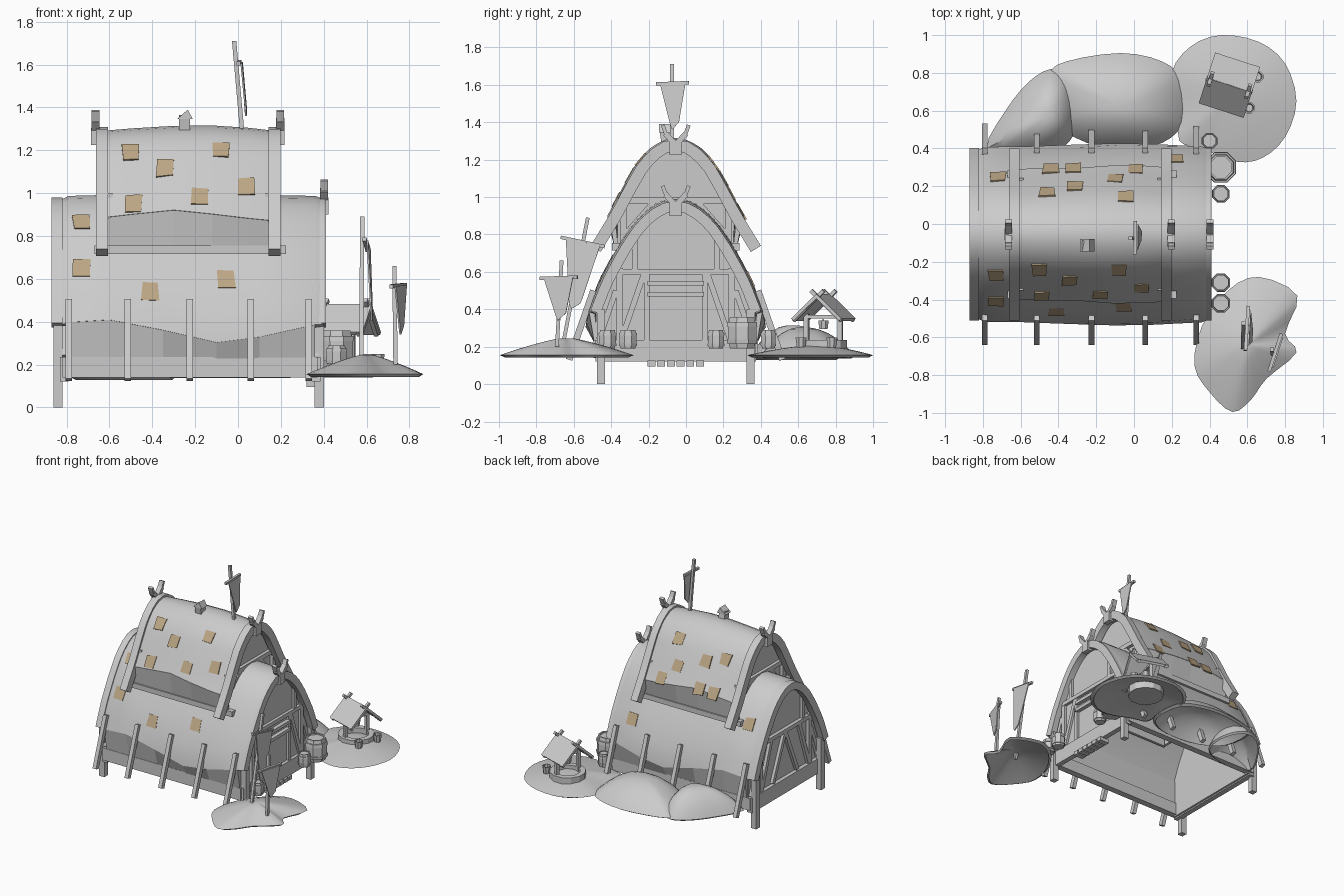
import bpy, bmesh, math, random
from mathutils import Vector as V

if "Cube" in bpy.data.objects:
    bpy.data.objects.remove(bpy.data.objects["Cube"])

random.seed(4)
CY = -0.055                                    # ridge line of the house
UP = [(0, 1.29), (.06, 1.28), (.13, 1.235), (.19, 1.165), (.25, 1.06), (.33, .91), (.44, .73)]
LO = [(0, .967), (.07, .955), (.145, .91), (.21, .84), (.27, .755), (.33, .65), (.385, .545), (.445, .39), (.46, .28)]


def mesh(name, verts, faces, smooth=False, color=None):
    me = bpy.data.meshes.new(name)
    me.from_pydata([tuple(v) for v in verts], [], faces)
    bm = bmesh.new()
    bm.from_mesh(me)
    bmesh.ops.recalc_face_normals(bm, faces=bm.faces)
    bm.to_mesh(me)
    bm.free()
    ob = bpy.data.objects.new(name, me)
    bpy.context.collection.objects.link(ob)
    if color:
        me.materials.append(color)
    if smooth:
        bpy.ops.object.select_all(action='DESELECT')
        bpy.context.view_layer.objects.active = ob
        ob.select_set(True)
        bpy.ops.object.shade_smooth_by_angle(angle=math.radians(35))
    return ob


def bridge(k, m, closed=True):
    return [(i*m+j, i*m+(j+1) % m, (i+1)*m+(j+1) % m, (i+1)*m+j)
            for i in range(k-1) for j in range(m if closed else m-1)]


def slab(name, top, offset, **kw):
    n = len(top)
    return mesh(name, [V(p) for p in top] + [V(p)+V(offset) for p in top],
                bridge(2, n) + [tuple(range(n)), tuple(range(n, 2*n))], **kw)


def beam(name, a, b, w=.04, t=.04, side=(1, 0, 0)):
    a, b, s = V(a), V(b), V(side)
    d = (b-a).normalized()
    s = (s-d*s.dot(d)).normalized()
    n = d.cross(s)*t/2
    s = s*w/2
    return slab(name, [a-s-n, a+s-n, a+s+n, a-s+n], b-a)


def box(name, x0, x1, y0, y1, z0, z1):
    return slab(name, [(x0, y0, z0), (x1, y0, z0), (x1, y1, z0), (x0, y1, z0)], (0, 0, z1-z0))


def lathe(name, loc, prof, n=8):
    vs = [V(loc)+V((r*math.cos(math.tau*(j+.5)/n), r*math.sin(math.tau*(j+.5)/n), z)) for r, z in prof for j in range(n)]
    m = len(prof)
    return mesh(name, vs, bridge(m, n) + [tuple(range(n)), tuple(range(n*m-n, n*m))])


def lerp(table, v, i=0):
    for p, q in zip(table, table[1:]):
        if min(p[i], q[i]) <= v <= max(p[i], q[i]):
            return p[1-i] + (q[1-i]-p[1-i])*(v-p[i])/(q[i]-p[i])
    return table[-1][1-i]


def section(half, zb, n=12):
    # full arch outline (point, outward normal), cut off at height zb
    pts = [p for p in half if p[1] > zb] + [(lerp(half, zb, 1), zb)]
    cum = [0]
    for p, q in zip(pts, pts[1:]):
        cum.append(cum[-1] + math.dist(p, q))
    h = [(lerp(list(zip(cum, [p[0] for p in pts])), cum[-1]*i/n),
          lerp(list(zip(cum, [p[1] for p in pts])), cum[-1]*i/n)) for i in range(n+1)]
    full = [V((-d, z)) for d, z in h[:0:-1]] + [V(p) for p in h]
    out = []
    for i, p in enumerate(full):
        t = (full[min(i+1, 2*n)] - full[max(i-1, 0)]).normalized()
        out.append((p, V((-t.y, t.x))))
    return out


def shell(name, half, rows, inner):
    # rows: (x, bottom z, outer offset)
    vs = []
    for x, zb, o in rows:
        s = section(half, zb)
        ring = [p+n*o for p, n in s] + [p+n*inner for p, n in reversed(s)]
        vs += [(x, CY+p.x, p.y) for p in ring]
    m = len(ring)
    caps = [(b+i, b+i+1, b+m-2-i, b+m-1-i) for b in (0, (len(rows)-1)*m) for i in range(m//2-1)]
    return mesh(name, vs, bridge(len(rows), m) + caps, True)


def eave_band(name, half, rows, d, z):
    # band that slopes inward from the ragged thatch edge to (d, z)
    for s in (-1, 1):
        vs = []
        for x, zb, o in rows:
            p, n = section(half, zb)[-1]
            p = p+n*(o-.002)
            vs += [(x, CY+s*p.x, p.y), (x, CY+s*d, z), (x, CY+s*(d-.02), z), (x, CY+s*(p.x-.03), p.y)]
        k = len(rows)
        mesh(name, vs, bridge(k, 4) + [(0, 1, 2, 3), tuple(range(4*k-4, 4*k))])


def gable(name, half, zb, foot, x0, x1):
    pts = [p-n*.02 for p, n in section(half, zb)]
    pts = [(-pts[-1].x, foot)] + pts + [(pts[-1].x, foot)]
    return slab(name, [(x0, CY+p[0], p[1]) for p in pts], (x1-x0, 0, 0))


# roofs: thatch with ragged lower edge, inward eave band and arched end beams
low_rows = [(-.82, .385, .005), (-.79, .39, .02), (-.6, .4, .025), (-.35, .355, .025), (-.1, .3, .025),
            (.1, .325, .025), (.36, .38, .02), (.4, .385, .005)]
up_rows = [(-.64, .885, 0), (-.5, .895, .012), (-.3, .91, .024), (-.12, .89, .026), (.05, .875, .015), (.18, .87, 0)]
shell("lower_thatch", LO, low_rows, -.02)
eave_band("lower_eave_band", LO, low_rows[1:-1], .435, .22)
shell("upper_thatch", UP, up_rows, -.025)
eave_band("upper_eave_band", UP, up_rows, .325, .715)
for x in (-.845, .385):
    shell("lower_arch_beam", LO, [(x-.025, .39, .012), (x+.025, .39, .012)], -.045)
for x in (-.635, .17):
    shell("upper_arch_beam", UP, [(x-.028, .73, .018), (x+.028, .73, .018)], -.045)

# walls and gables
for x0 in (-.8, .335):
    gable("lower_gable_wall", LO, .4, .13, x0, x0+.025)
for x0 in (-.59, .11):
    gable("upper_gable_wall", UP, .97, .6, x0, x0+.02)
for s in (-1, 1):
    y = CY+s*.415
    box("side_wall", -.8, .36, y-.012, y+.012, .15, .42)
    box("side_base_beam", -.82, .37, y-.025, y+.025, .14, .235)
    y = CY+s*.3
    box("upper_side_wall", -.59, .13, y-.01, y+.01, .6, .95)
    beam("eave_beam", (-.67, CY+s*.32, .735), (.225, CY+s*.32, .735), .04, .04, (0, 1, 0))
    for x in (-.84, .38):
        box("foot_post", x-.022, x+.022, CY+s*.4-.022, CY+s*.4+.022, 0, .4)
    # leaning props along the eaves
    for x in (-.79, -.515, -.225, .06, .33):
        beam("roof_prop", (x, CY+s*.44, .5), (x, CY+s*.57, .13), .03, .035)

# timber framing on both lower gables
for x in (-.81, .365):
    box("gable_base_beam", x-.02, x+.02, CY-.43, CY+.43, .12, .235)
    beam("gable_rail", (x, CY-.33, .6), (x, CY+.33, .6), .035, .03)
    for s in (-1, 1):
        beam("gable_post", (x, CY+s*.22, .6), (x, CY+s*.22, .8), .025, .03)
        beam("gable_outer_post", (x, CY+s*.3, .2), (x, CY+s*.3, .62), .03, .035)
        beam("gable_brace", (x, CY+s*.17, .59), (x, CY+s*.29, .24), .025, .03)
        beam("gable_low_brace", (x, CY+s*.32, .5), (x, CY+s*.41, .24), .025, .03)
for s in (-1, 1):
    beam("gable_left_brace", (-.81, CY+s*.15, .24), (-.81, CY, .59), .025, .03)
    beam("door_post", (.365, CY+s*.155, .2), (.365, CY+s*.155, .59), .025, .03)
for z in (.48, .54):
    beam("door_lintel", (.37, CY-.15, z), (.37, CY+.15, z), .04, .025)
for i in range(6):
    y = CY-.13+i*.052
    box("door_step_plank", .32, .4, y-.021, y+.021, .095, .125)
for x in (-.6, .14):
    beam("upper_rail", (x, CY-.29, .98), (x, CY+.29, .98), .03, .035)
    for s in (-1, 1):
        beam("upper_post", (x, CY+s*.28, .65), (x, CY+s*.28, 1.0), .03, .035)
        beam("upper_brace", (x, CY+s*.27, .8), (x, CY+s*.12, .97), .025, .03)

# horned ridge finials
for x, z in ((-.665, 1.295), (.197, 1.295), (.402, .97)):
    box("finial_block", x-.02, x+.02, CY-.032, CY+.032, z-.07, z+.01)
    for s in (-1, 1):
        beam("finial_horn", (x, CY+s*.01, z-.005), (x, CY+s*.055, z+.045), .038, .03)
        beam("finial_horn_tip", (x, CY+s*.048, z+.032), (x, CY+s*.07, z+.09), .036, .02)

# small ridge chimney
beam("ridge_chimney", (-.25, -.1, 1.27), (-.25, -.115, 1.36), .05, .055)
slab("chimney_cap", [(-.285, -.145, 1.345), (-.21, -.145, 1.345), (-.235, -.145, 1.39)], (0, .065, 0))

# tan roof patches
tan = bpy.data.materials.new("tan_patch")
tan.diffuse_color = (.5, .38, .23, 1)
tan.use_nodes = True
tan.node_tree.nodes["Principled BSDF"].inputs["Base Color"].default_value = tan.diffuse_color


def patch(half, x, d, s):
    z = lerp(half, abs(d))
    t = V((0, s*.03, lerp(half, d+.015)-lerp(half, max(d-.015, 0)))).normalized()
    n = V((0, -t.z*s, t.y*s))
    bulge = .022 if half is LO else max(0, .026*(1-((x+.23)/.41)**2))
    c = V((x, CY+s*d, z))+n*(bulge-.004)
    j = lambda: random.uniform(-.006, .006)
    q = [c+V((u*.04+j(), 0, 0))+t*(v*.043+j()) for u, v in ((-1, -1), (1, -1), (1, 1), (-1, 1))]
    slab("roof_patch", q, n*.009, color=tan)


for x, z in ((-.5, 1.185), (-.34, 1.11), (-.49, .95), (-.18, .975), (.035, 1.03), (-.08, 1.19)):
    patch(UP, x, lerp(UP, z-.005, 1), -1)
for x, z in ((-.73, .85), (-.73, .64), (-.41, .53), (-.055, .59)):
    patch(LO, x, lerp(LO, z, 1), -1)
for x, y in ((-.44, .29), (-.32, .355), (-.46, .165), (-.31, .19), (-.1, .23), (.01, .305), (-.04, .14)):
    patch(UP, x, min(y-CY-.01, .33), 1)
for x, y in ((.215, .345), (-.72, .25)):
    patch(LO, x, y-CY-.02, 1)


# banners: pole, crossbar and tapering cloth
def banner(base, top, bar_a, bar_b, tip):
    a, b, tip = V(bar_a), V(bar_b), V(tip)
    beam("banner_pole", base, top, .02, .02)
    beam("banner_crossbar", a, b, .018, .018)
    d = b-a
    n = d.cross(V((0, 0, 1))).normalized()*.008
    slab("banner_cloth", [a+d*.12+n, b-d*.1+n, tip+d*.16+V((0, 0, .04))+n, tip-d*.05+n, tip-d*.1+V((0, 0, .02))+n], n)


banner((.02, -.075, 1.28), (-.018, -.075, 1.71), (.003, -.16, 1.605), (.007, .015, 1.612), (.025, -.065, 1.36))
banner((.575, -.66, .2), (.58, -.525, .89), (.59, -.67, .785), (.605, -.435, .735), (.612, -.6, .4))
banner((.735, -.69, .2), (.73, -.665, .66), (.715, -.78, .565), (.78, -.58, .572), (.75, -.67, .34))


# earth mounds
def mound(name, outline, peak, z0, power):
    n = len(outline)
    rim = []
    for i in range(n):
        p0, p1, p2, p3 = (V(outline[(i+k) % n]) for k in (-1, 0, 1, 2))
        for t in (0, .33, .67):
            rim.append(p1+(p2-p0)*.5*t+(p0*2-p1*5+p2*4-p3)*.5*t*t+(p1*3-p0-p2*3+p3)*.5*t**3)
    c, h = V(peak[:2]), peak[2]-z0
    vs = [(*(c+(p-c)*.93), z0-.012) for p in rim]
    ts = (1, .95, .85, .7, .5, .3, .12)
    for t in ts:
        vs += [(*(c+(p-c)*t), z0+h*(1-t**power)) for p in rim]
    m = len(rim)
    k = len(ts)+1
    mesh(name, vs, bridge(k, m) + [tuple(range(m*k-m, m*k))], True)


mound("flag_mound", [(.32, -.75), (.4, -.89), (.52, -.995), (.62, -.93), (.7, -.82), (.86, -.68), (.8, -.58), (.865, -.38),
                     (.66, -.28), (.5, -.35), (.36, -.54)], (.6, -.64, .25), .155, 1.3)
mound("well_mound", [(.2, .8), (.3, .94), (.46, 1.0), (.66, .965), (.8, .85), (.86, .65), (.8, .46), (.68, .35),
                     (.54, .33), (.36, .4), (.24, .44), (.24, .6)], (.53, .7, .21), .155, 1.5)
mound("back_mound", [(-.45, .78), (-.36, .86), (-.07, .905), (.15, .86), (.25, .76), (.26, .54), (.15, .43), (-.03, .4), (-.25, .43), (-.42, .55)],
      (-.07, .62, .305), .15, 2.2)
mound("back_left_mound", [(-.78, .4), (-.68, .6), (-.56, .75), (-.44, .82), (-.34, .77), (-.295, .62), (-.32, .47), (-.42, .38), (-.6, .34)],
      (-.46, .57, .315), .14, 2.4)


# barrels beside the house
def barrel(name, x, y, r, z, h):
    lathe(name, (x, y, z), [(r*.8, 0), (r*.86, h*.15), (r*.97, h*.15), (r, h*.28), (r*.94, h*.28), (r*.94, h*.7), (r, h*.7),
                            (r*.96, h*.84), (r*.86, h*.84), (r*.8, h), (r*.68, h), (r*.68, h*.94)])


for x, y, r, h in ((.46, .3, .088, .17), (.46, .16, .05, .1), (.46, -.31, .053, .1), (.46, -.42, .053, .1), (.4, .44, .045, .1)):
    barrel("barrel", x, y, r, .19, h)

# roofed well
ang = math.radians(-18)
W = lambda u, v, z: V((.505+u*math.cos(ang)-v*math.sin(ang), .735+u*math.sin(ang)+v*math.cos(ang), z))
ring = lathe("well_ring", W(0, 0, 0), [(.13, .14), (.13, .235), (.09, .235), (.09, .14)], 12)
axis = W(1, 0, 0)-W(0, 0, 0)
for s in (-1, 1):
    beam("well_roof_slab", W(0, s*-.005, .475), W(0, s*.135, .345), .25, .018, axis)
    beam("well_post", W(0, s*.095, .2), W(0, s*.095, .375), .024, .024, axis)
    for u in (-.105, .105):
        beam("well_roof_trim", W(u, s*-.035, .5), W(u, s*.135, .338), .02, .02, axis)
beam("well_axle", W(0, -.1, .36), W(0, .1, .36), .018, .018)
beam("well_rope", W(0, 0, .33), W(0, 0, .36), .008, .008)
lathe("well_bucket", W(0, 0, .295), [(.024, 0), (.03, .045), (.024, .045), (.02, .01)])
for x, y in ((.655, .78), (.61, .615)):
    lathe("pail", (x, y, .195), [(.024, 0), (.032, .055), (.024, .055), (.02, .01)])
